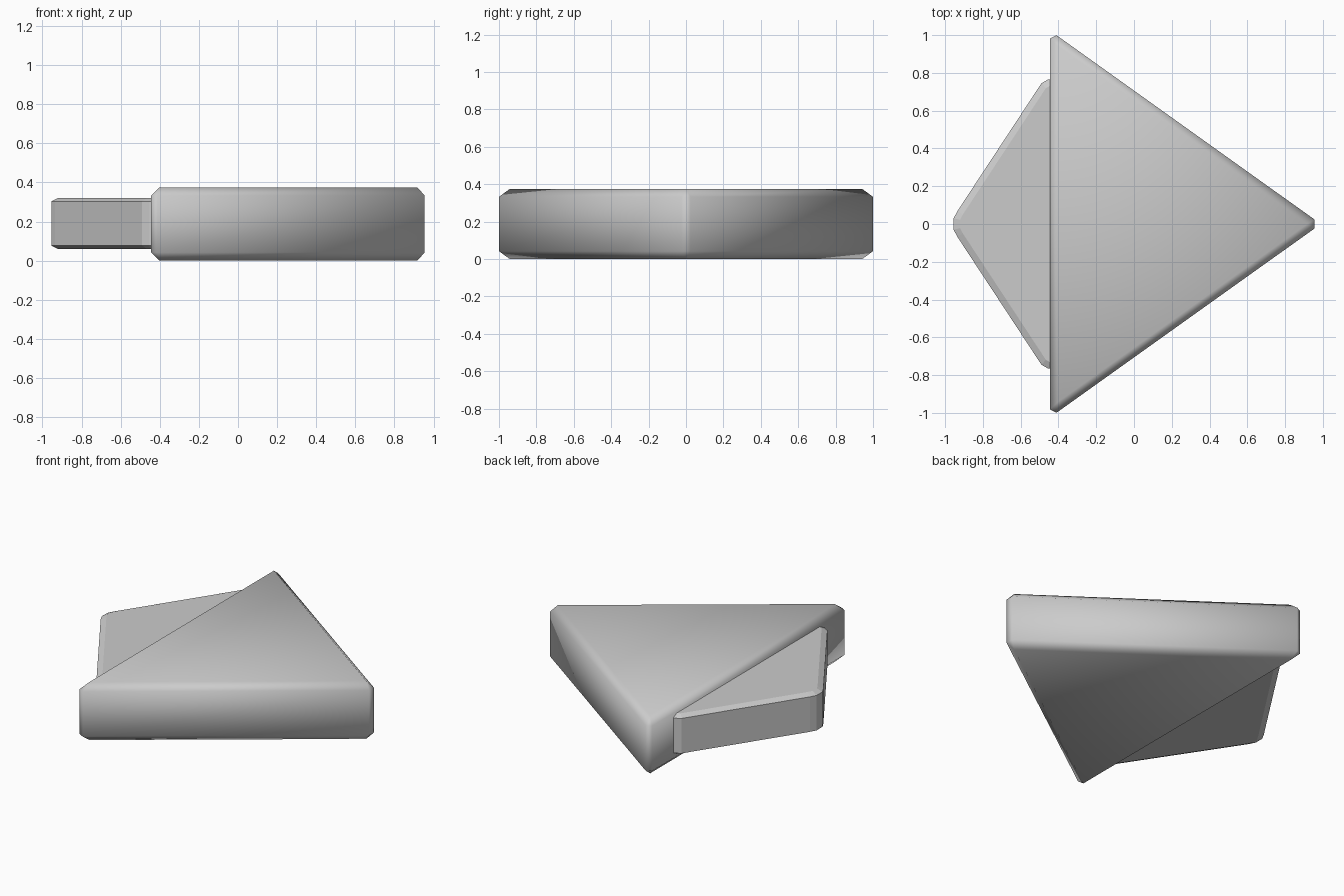
import bpy, bmesh

if "Cube" in bpy.data.objects:
    bpy.data.objects.remove(bpy.data.objects["Cube"])


def prism(name, outline, z0, z1, bevel, z_squash=1.0, all_edges=True):
    """Extrude an outline upward, then chamfer its edges."""
    bm = bmesh.new()
    h = (z1 - z0) / z_squash
    face = bm.faces.new([bm.verts.new((x, y, 0)) for x, y in outline])
    ext = bmesh.ops.extrude_face_region(bm, geom=[face])
    for v in ext["geom"]:
        if isinstance(v, bmesh.types.BMVert):
            v.co.z = h
    bmesh.ops.recalc_face_normals(bm, faces=bm.faces)
    edges = [e for e in bm.edges
             if all_edges or abs(e.verts[0].co.z - e.verts[1].co.z) < 1e-5]
    bmesh.ops.bevel(bm, geom=edges, offset=bevel, offset_type='OFFSET',
                    segments=1, profile=0.5, affect='EDGES')
    for v in bm.verts:
        v.co.z = z0 + v.co.z * z_squash
    bmesh.ops.recalc_face_normals(bm, faces=bm.faces)
    mesh = bpy.data.meshes.new(name)
    bm.to_mesh(mesh)
    bm.free()
    obj = bpy.data.objects.new(name, mesh)
    bpy.context.collection.objects.link(obj)
    return obj


# Large arrowhead, softly shaded across its chamfers
head = prism("arrow_head", [(-0.445, -1.024), (0.989, 0), (-0.445, 1.024)],
             0.0, 0.375, 0.042)
for p in head.data.polygons:
    p.use_smooth = True

# Thinner blunt wedge emerging from the flat back of the arrowhead
half = [(-0.40, 0.765), (-0.455, 0.765), (-0.49, 0.745),
        (-0.935, 0.068), (-0.955, 0.03)]
outline = half + [(x, -y) for x, y in reversed(half)]
prism("back_wedge", outline, 0.06, 0.32, 0.034, z_squash=0.5, all_edges=False)
